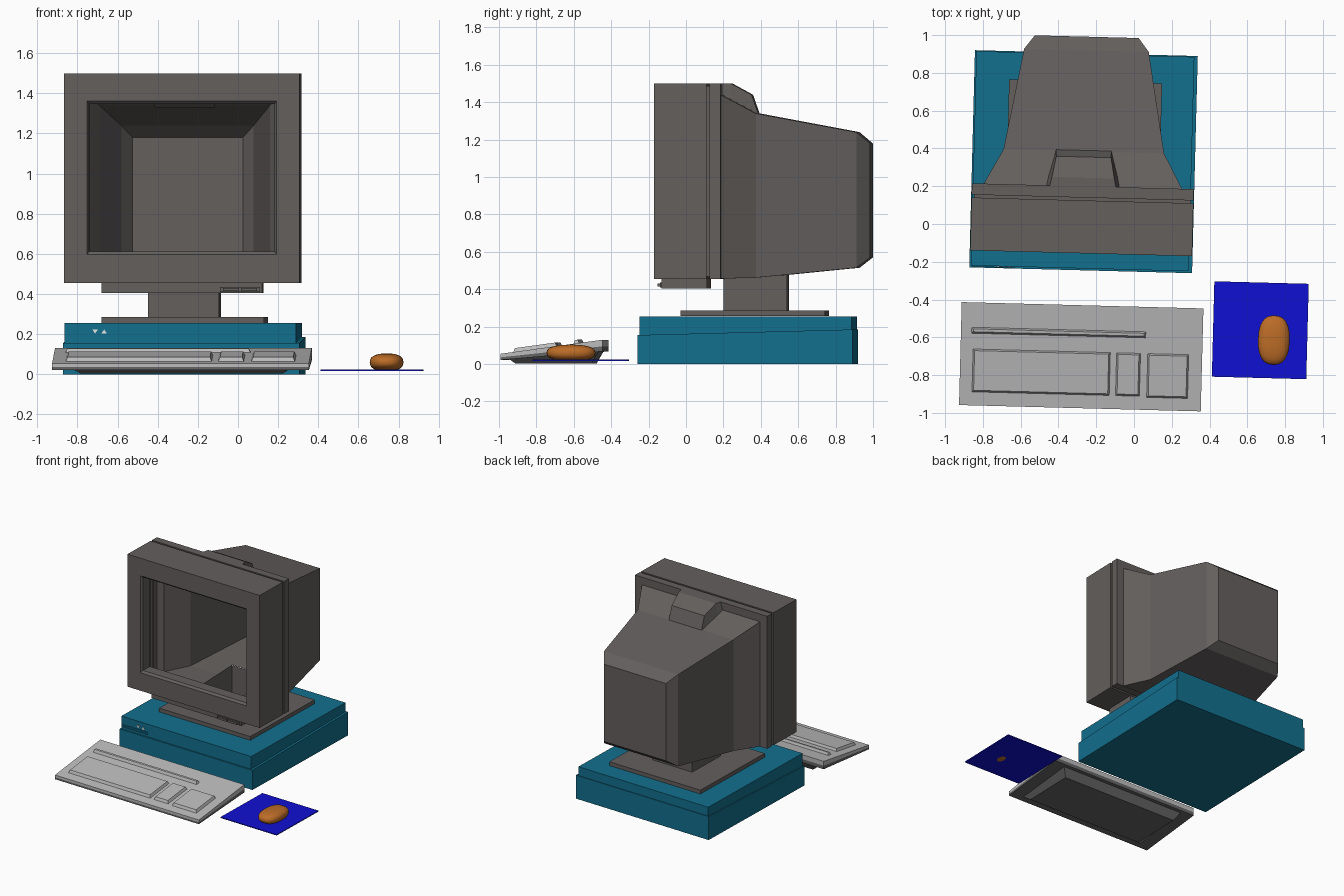
import bpy, bmesh, math
from mathutils import Matrix

old = bpy.data.objects.get("Cube")
if old:
    bpy.data.objects.remove(old, do_unlink=True)


def material(name, rgb):
    m = bpy.data.materials.new(name)
    m.use_nodes = True
    col = (*rgb, 1.0)
    m.diffuse_color = col
    m.node_tree.nodes["Principled BSDF"].inputs["Base Color"].default_value = col
    return m


GREY = material("warm dark grey", (0.125, 0.115, 0.11))
TEAL = material("teal", (0.006, 0.16, 0.27))
LIGHT = material("light grey", (0.5, 0.5, 0.5))
DARK = material("neutral dark grey", (0.13, 0.13, 0.13))
BLUE = material("blue", (0.005, 0.005, 0.65))
ORANGE = material("orange brown", (0.5, 0.15, 0.02))
WHITE = material("white", (0.8, 0.8, 0.8))

# The whole set is turned slightly about the vertical axis
PLACE = (Matrix.Translation((-0.28, -0.155, 0)) @ Matrix.Rotation(math.radians(-1.5), 4, "Z")
         @ Matrix.Translation((0, 0.155, 0)))


def finish(name, bm, mat):
    bmesh.ops.recalc_face_normals(bm, faces=bm.faces[:])
    me = bpy.data.meshes.new(name)
    bm.to_mesh(me)
    bm.free()
    me.materials.append(mat)
    ob = bpy.data.objects.new(name, me)
    bpy.context.collection.objects.link(ob)
    ob.matrix_world = PLACE
    return ob


def loft(rings, first=True, last=True):
    """Skin a row of closed rings, with optional end caps."""
    bm = bmesh.new()
    vs = [[bm.verts.new(p) for p in r] for r in rings]
    n = len(rings[0])
    for a, b in zip(vs, vs[1:]):
        for i in range(n):
            j = (i + 1) % n
            bm.faces.new((a[i], a[j], b[j], b[i]))
    if first:
        bm.faces.new(vs[0])
    if last:
        bm.faces.new(vs[-1])
    return bm


def flat(x0, x1, y0, y1, za, zb=None):
    """Rectangle seen from above, height za at the front and zb at the back."""
    zb = za if zb is None else zb
    return [(x0, y0, za), (x1, y0, za), (x1, y1, zb), (x0, y1, zb)]


def upright(y, hw, z0, z1, top=None):
    """Rectangle facing the front, optionally narrower at the top."""
    t = hw if top is None else top
    return [(-hw, y, z0), (hw, y, z0), (t, y, z1), (-t, y, z1)]


def box(name, x0, x1, y0, y1, z0, z1, mat):
    return finish(name, loft([flat(x0, x1, y0, y1, z0), flat(x0, x1, y0, y1, z1)]), mat)


# Computer case: wedge-topped lower half and slightly inset upper half
finish("case_lower", loft([flat(-0.59, 0.59, -0.245, 0.905, 0.0),
                           flat(-0.59, 0.59, -0.245, 0.905, 0.155, 0.185)]), TEAL)
finish("case_upper", loft([flat(-0.582, 0.572, -0.235, 0.9, 0.15, 0.18),
                           flat(-0.582, 0.572, -0.235, 0.9, 0.255)]), TEAL)
for i, z in enumerate((0.17, 0.185)):
    box(f"drive_slot_{i + 1}", -0.575, -0.35, -0.241, -0.234, z, z + 0.007, TEAL)
for name, cx, s in (("marker_down", -0.43, -1), ("marker_up", -0.385, 1)):
    tri = [(cx - 0.014, 0.213 - 0.01 * s), (cx + 0.014, 0.213 - 0.01 * s), (cx, 0.213 + 0.01 * s)]
    finish(name, loft([[(x, y, z) for x, z in tri] for y in (-0.239, -0.234)]), WHITE)

# Stand: plate with a hole and a hollow neck
finish("stand_plate", loft([flat(-0.405, 0.405, -0.02, 0.755, 0.256),
                            flat(-0.405, 0.405, -0.02, 0.755, 0.286),
                            flat(-0.177, 0.177, 0.205, 0.545, 0.286),
                            flat(-0.177, 0.177, 0.205, 0.545, 0.256)], False, False), GREY)
finish("stand_neck", loft([flat(-0.177, 0.177, 0.205, 0.545, 0.26),
                           flat(-0.177, 0.177, 0.205, 0.545, 0.456, 0.476)], False, False), GREY)

# Monitor bezel: recessed opening, outer frame, seam groove and rear rim
finish("monitor_bezel", loft([
    upright(-0.055, 0.462, 0.612, 1.348),
    upright(-0.14, 0.462, 0.612, 1.348),
    upright(-0.155, 0.473, 0.597, 1.362),
    upright(-0.155, 0.5875, 0.455, 1.5),
    upright(0.125, 0.5875, 0.455, 1.5),
    upright(0.125, 0.575, 0.467, 1.488),
    upright(0.14, 0.575, 0.467, 1.488),
    upright(0.14, 0.5875, 0.455, 1.5),
    upright(0.2, 0.5875, 0.455, 1.5),
    upright(0.2, 0.525, 0.457, 1.44)], False, False), GREY)

# Hollow rear shell, with a hole in its floor above the neck
bm = loft([upright(0.2, 0.525, 0.457, 1.44), upright(0.385, 0.425, 0.462, 1.34),
           upright(0.92, 0.33, 0.515, 1.24), upright(0.992, 0.275, 0.57, 1.18)], False, True)
for co, no in (((-0.177, 0, 0), (1, 0, 0)), ((0.177, 0, 0), (1, 0, 0)),
               ((0, 0.205, 0), (0, 1, 0)), ((0, 0.545, 0), (0, 1, 0))):
    floor = [f for f in bm.faces if f.calc_center_median().z < 0.52]
    geom = floor + list({e for f in floor for e in f.edges}) + list({v for f in floor for v in f.verts})
    bmesh.ops.bisect_plane(bm, geom=geom, plane_co=co, plane_no=no)
hole = []
for f in bm.faces:
    c = f.calc_center_median()
    if c.z < 0.52 and abs(c.x) < 0.177 and 0.205 < c.y < 0.545:
        hole.append(f)
bmesh.ops.delete(bm, geom=hole, context="FACES")
finish("monitor_shell", bm, GREY)

# Raised block on top of the shell
finish("top_block", loft([upright(0.2, 0.195, 1.43, 1.5, 0.175), upright(0.245, 0.185, 1.41, 1.5, 0.165),
                          upright(0.355, 0.155, 1.352, 1.44, 0.145),
                          upright(0.39, 0.148, 1.33, 1.34, 0.146)]), GREY)

# Control strip under the bezel
box("control_strip", -0.4, 0.4, -0.12, 0.122, 0.405, 0.457, GREY)
box("control_panel", 0.19, 0.39, -0.128, -0.118, 0.41, 0.436, GREY)
for i, x in enumerate((0.205, 0.295)):
    box(f"control_button_{i + 1}", x, x + 0.08, -0.143, -0.126, 0.415, 0.431, GREY)

# Keyboard: light sloping top, dark underside and wedge-shaped pan
KX0, KX1, KY0, KY1 = -0.625, 0.655, -0.975, -0.43


def slope(y):
    return 0.055 + 0.075 * (y - KY0) / (KY1 - KY0)


finish("keyboard_top", loft([flat(KX0, KX1, KY0, KY1, 0.036, 0.095),
                             flat(KX0, KX1, KY0, KY1, slope(KY0), slope(KY1))]), LIGHT)
finish("keyboard_underside", loft([flat(KX0, KX1, KY0, KY1, 0.022, 0.068),
                                   flat(KX0, KX1, KY0, KY1, 0.036, 0.095)]), DARK)
finish("keyboard_pan", loft([flat(KX0 + 0.1, KX1 - 0.1, -0.93, -0.455, 0.026, 0.067),
                             flat(KX0 + 0.14, KX1 - 0.14, -0.9, -0.49, 0.004)]), DARK)
for name, x0, x1, y0, y1 in (("main_keys", -0.56, 0.17, -0.905, -0.675),
                             ("cursor_keys", 0.2, 0.33, -0.905, -0.675),
                             ("number_keys", 0.365, 0.585, -0.91, -0.675),
                             ("function_keys", -0.57, 0.355, -0.595, -0.56)):
    d = 0.01
    finish(name, loft([flat(x0, x1, y0, y1, slope(y0) - 0.004, slope(y1) - 0.004),
                       flat(x0 + d, x1 - d, y0 + d, y1 - d,
                            slope(y0 + d) + 0.02, slope(y1 - d) + 0.02)]), LIGHT)

# Mouse mat
box("mouse_mat", 0.709, 1.209, -0.79, -0.285, 0.017, 0.024, BLUE)

# Mouse: squared-off ellipsoid with smooth shading
bm = bmesh.new()
bmesh.ops.create_uvsphere(bm, u_segments=24, v_segments=14, radius=1.0)
for v in bm.verts:
    p = [math.copysign(abs(c) ** 0.82, c) for c in v.co]
    v.co = (1.032 + 0.084 * p[0], -0.588 + 0.131 * p[1], 0.06 + 0.044 * p[2])
mouse = finish("mouse", bm, ORANGE)
for poly in mouse.data.polygons:
    poly.use_smooth = True
